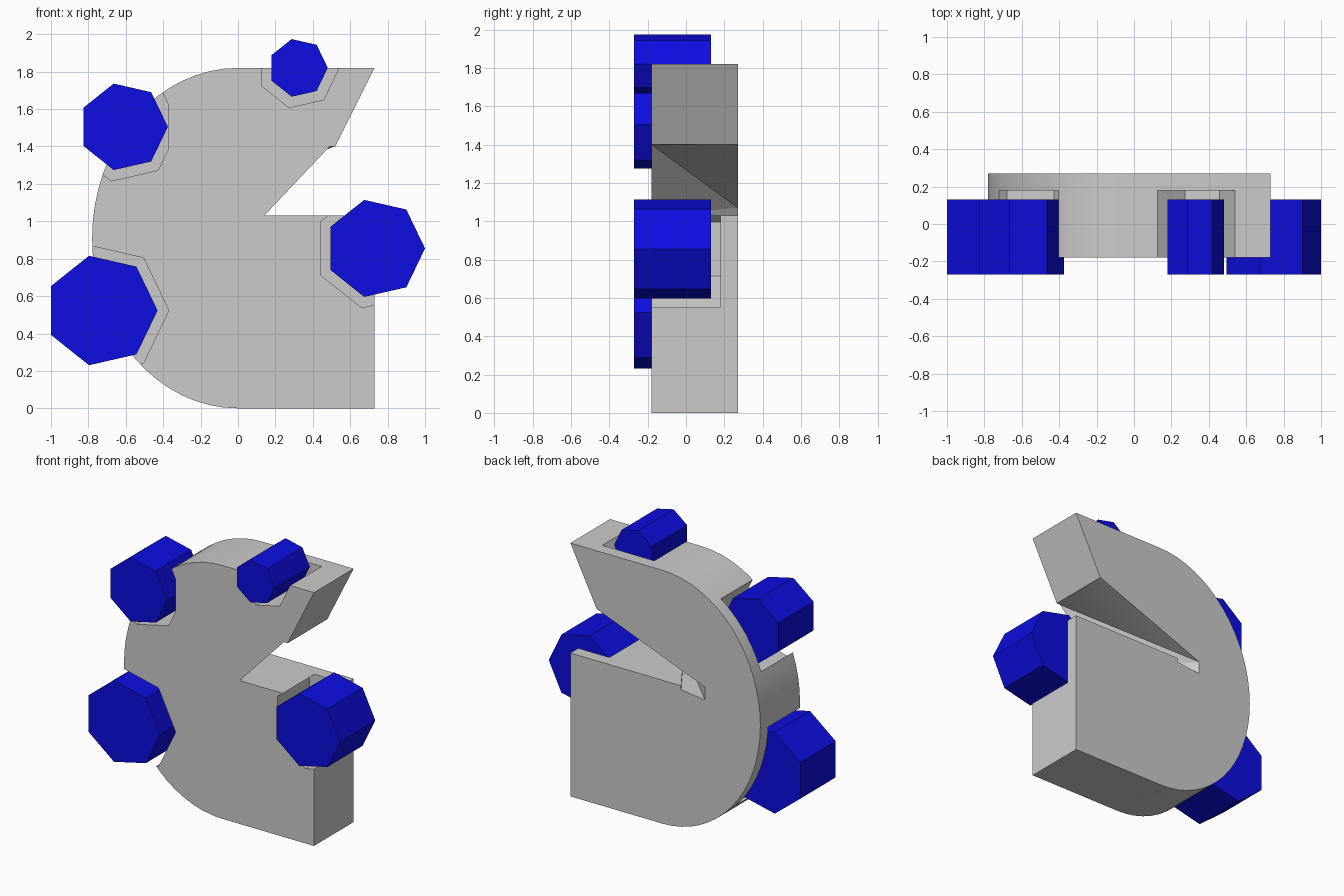
import bpy, bmesh, math

if "Cube" in bpy.data.objects:
    bpy.data.objects.remove(bpy.data.objects["Cube"])

Y_FRONT, Y_BACK = -0.18, 0.27


def finish(name, bm):
    bmesh.ops.recalc_face_normals(bm, faces=bm.faces)
    mesh = bpy.data.meshes.new(name)
    bm.to_mesh(mesh)
    bm.free()
    ob = bpy.data.objects.new(name, mesh)
    bpy.context.collection.objects.link(ob)
    return ob


def loft(name, front, back, y0, y1):
    """Join two xz outlines; repeated points collapse into a fan."""
    bm = bmesh.new()
    loops = []
    for pts, y in ((front, y0), (back, y1)):
        cache = {}
        for p in pts:
            if p not in cache:
                cache[p] = bm.verts.new((p[0], y, p[1]))
        loops.append([cache[p] for p in pts])
        bm.faces.new(list(cache.values()))
    f, b = loops
    n = len(f)
    for i in range(n):
        j = (i + 1) % n
        for tri in ((f[i], b[i], b[j]), (f[i], b[j], f[j])):
            if len(set(tri)) == 3:
                bm.faces.new(tri)
    return finish(name, bm)


def heptagon(name, x, z, r, y0, y1, x_max=None):
    """Seven-sided prism along y, optionally trimmed at x_max."""
    bm = bmesh.new()
    angles = [2 * math.pi * i / 7 for i in range(7)]
    base = bm.faces.new([bm.verts.new((x + r * math.cos(a), y0, z + r * math.sin(a))) for a in angles])
    ext = bmesh.ops.extrude_face_region(bm, geom=[base])
    for v in ext["geom"]:
        if isinstance(v, bmesh.types.BMVert):
            v.co.y = y1
    if x_max is not None:
        bmesh.ops.bisect_plane(bm, geom=bm.verts[:] + bm.edges[:] + bm.faces[:],
                               plane_co=(x_max, 0, 0), plane_no=(1, 0, 0), clear_outer=True)
        bmesh.ops.holes_fill(bm, edges=[e for e in bm.edges if e.is_boundary])
    return finish(name, bm)


# Body: rounded left side, mouth opening that deepens toward the back
curve = []
for i in range(33):
    a = math.pi / 2 + math.pi * i / 32
    curve.append((0.78 * math.cos(a), 0.91 + 0.91 * math.sin(a)))
outline = [(0.73, 1.82)] + curve + [(0.73, 0.0), (0.73, 1.03)]
tip = (0.14, 1.03)
front = outline + [tip, tip, tip, tip, (0.49, 1.40), (0.52, 1.40)]
back = outline + [(-0.15, 1.03), (-0.15, 1.0), (-0.34, 0.98), (-0.34, 1.07), (0.51, 1.398), (0.52, 1.40)]
# reversed so the twisted jaw underside splits along its outer diagonal
body = loft("body", front[::-1], back[::-1], Y_FRONT, Y_BACK)

blue = bpy.data.materials.new("blue")
blue.diffuse_color = (0.004, 0.004, 0.75, 1)
blue.use_nodes = True
blue.node_tree.nodes["Principled BSDF"].inputs["Base Color"].default_value = blue.diffuse_color

# Studs, each sitting in a slightly larger pocket: name, x, z, radius, pocket trim
studs = [
    ("top_stud", 0.322, 1.82, 0.158, None),
    ("upper_left_stud", -0.612, 1.505, 0.237, -0.372),
    ("lower_left_stud", -0.73, 0.523, 0.30, -0.372),
    ("right_stud", 0.734, 0.855, 0.266, None),
]
for name, x, z, r, trim in studs:
    cutter = heptagon(name + "_pocket", x, z, r + 0.06, -0.5, 0.18, trim)
    cutter.hide_render = True
    mod = body.modifiers.new("pocket", "BOOLEAN")
    mod.operation = "DIFFERENCE"
    mod.solver = "EXACT"
    mod.object = cutter
    bpy.context.view_layer.objects.active = body
    bpy.ops.object.modifier_apply(modifier=mod.name)
    bpy.data.objects.remove(cutter)
    stud = heptagon(name, x, z, r, -0.27, 0.13)
    stud.data.materials.append(blue)

# Smooth the rounded side, keep corners crisp
bpy.ops.object.select_all(action="DESELECT")
body.select_set(True)
bpy.context.view_layer.objects.active = body
bpy.ops.object.shade_smooth_by_angle(angle=math.radians(30))
